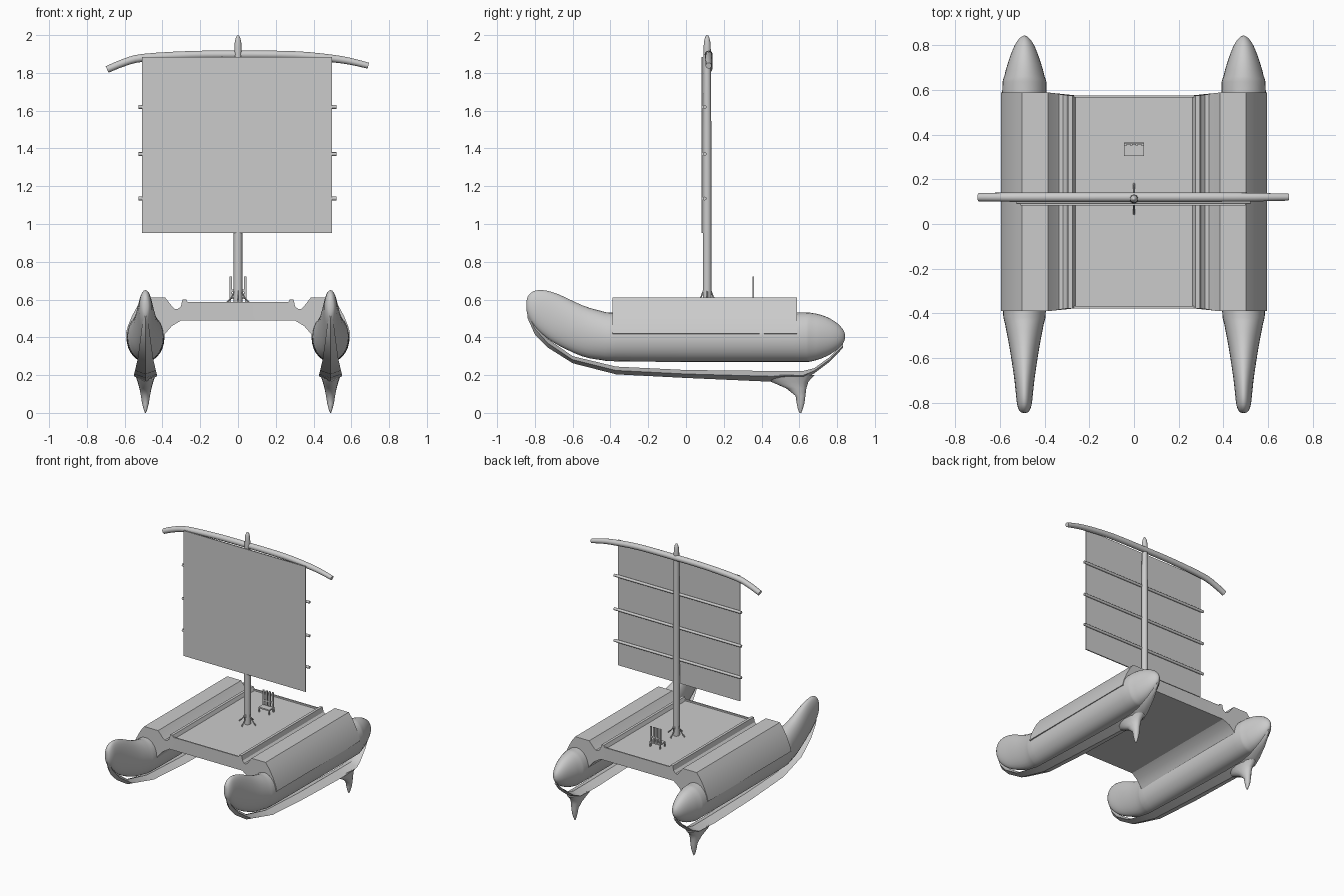
import bpy, math
from mathutils import Vector

if "Cube" in bpy.data.objects:
    bpy.data.objects.remove(bpy.data.objects["Cube"])


def make(name, verts, faces, mirror=False, smooth=None):
    me = bpy.data.meshes.new(name)
    me.from_pydata(verts, [], faces)
    ob = bpy.data.objects.new(name, me)
    bpy.context.collection.objects.link(ob)
    bpy.ops.object.select_all(action='DESELECT')
    ob.select_set(True)
    bpy.context.view_layer.objects.active = ob
    bpy.ops.object.mode_set(mode='EDIT')
    bpy.ops.mesh.select_all(action='SELECT')
    bpy.ops.mesh.normals_make_consistent(inside=False)
    bpy.ops.object.mode_set(mode='OBJECT')
    if smooth:
        bpy.ops.object.shade_smooth_by_angle(angle=math.radians(smooth))
    if mirror:
        ob.modifiers.new("mirror", 'MIRROR')
    return ob


def loft(name, rings, mirror=False, smooth=40):
    n = len(rings[0])
    verts = [p for r in rings for p in r]
    faces = [(i * n + k, i * n + (k + 1) % n, (i + 1) * n + (k + 1) % n, (i + 1) * n + k)
             for i in range(len(rings) - 1) for k in range(n)]
    faces += [tuple(range(n)), tuple(range(len(verts) - n, len(verts)))]
    return make(name, verts, faces, mirror, smooth)


def refine(rows, steps):
    """Catmull-Rom interpolation between section rows."""
    out = []
    for i in range(len(rows) - 1):
        p = [rows[max(i - 1, 0)], rows[i], rows[i + 1], rows[min(i + 2, len(rows) - 1)]]
        for s in range(steps):
            t = s / steps
            out.append([b + 0.5 * t * (c - a + t * (2*a - 5*b + 4*c - d + t * (3*(b - c) + d - a)))
                        for a, b, c, d in zip(*p)])
    return out + [list(rows[-1])]


def tube(name, path, n=12):
    """Round bar through (x, y, z, radius) points."""
    rings = []
    side = None
    for i, p in enumerate(path):
        t = Vector(path[min(i + 1, len(path) - 1)][:3]) - Vector(path[max(i - 1, 0)][:3])
        t.normalize()
        if side is None:
            side = t.orthogonal()
        u = (side - t * side.dot(t)).normalized()
        v = t.cross(u)
        rings.append([Vector(p[:3]) + p[3] * (u * math.cos(a) + v * math.sin(a))
                      for a in (2 * math.pi * k / n for k in range(n))])
    return loft(name, rings)


def box(name, x0, x1, y0, y1, z0, z1):
    rings = [[(x0, y0, z), (x1, y0, z), (x1, y1, z), (x0, y1, z)] for z in (z0, z1)]
    return loft(name, rings, smooth=None)


def angles(n):
    return [2 * math.pi * k / n for k in range(n)]


HX = 0.49  # hull centre line

# Hulls: y, top, bottom, half width
hull = [(-.845, .585, .555, .004), (-.838, .615, .515, .02), (-.81, .643, .465, .032),
        (-.76, .65, .415, .038), (-.68, .63, .36, .047), (-.55, .57, .30, .067),
        (-.45, .54, .28, .086), (-.37, .53, .273, .097), (0, .53, .27, .1),
        (.57, .53, .27, .1), (.66, .53, .272, .09), (.74, .51, .298, .067),
        (.80, .475, .335, .043), (.832, .44, .37, .02), (.842, .415, .395, .003)]
loft("hulls", [[(HX + w * math.cos(a), y, (t + b) / 2 + (t - b) / 2 * math.sin(a))
                for a in angles(28)] for y, t, b, w in refine(hull, 3)], True, 60)

# Keel runners: diamond section swept below each hull
keel = [(-.838, .56, .50, .008), (-.80, .475, .415, .02), (-.73, .39, .345, .03),
        (-.60, .30, .263, .042), (-.37, .245, .204, .055), (0, .227, .185, .06),
        (.45, .222, .165, .06), (.62, .222, .175, .056), (.68, .237, .21, .044),
        (.76, .295, .27, .028), (.832, .37, .345, .01)]
loft("keel_runners", [[(HX - w, y, (t + b) / 2), (HX, y, b), (HX + w, y, (t + b) / 2), (HX, y, t)]
                      for y, t, b, w in keel], True, 35)

# Skegs: z, front y, back y, half width
skeg = [(.20, .42, .68, .054), (.165, .45, .648, .042), (.13, .53, .637, .032),
        (.09, .58, .632, .024), (.05, .586, .627, .018), (.02, .592, .618, .01),
        (.0, .6, .61, .003)]
loft("skegs", [[(HX + w * math.cos(a), (f + b) / 2 + (b - f) / 2 * math.sin(a), z)
                for a in angles(16)] for z, f, b, w in skeg], True, 50)

# Deck with side covers over the hulls: half profile x, z, end inset
deck = [(0, .575, .013), (.262, .575, .013), (.274, .6, .013), (.294, .6, .013),
        (.302, .565, .012), (.318, .55, .01), (.335, .55, .007), (.35, .565, .004),
        (.385, .61, 0), (.5, .61, 0), (.53, .57, 0), (.56, .515, 0), (.583, .46, 0),
        (.594, .42, 0), (.5, .40, 0), (.41, .37, 0), (.385, .42, 0), (.35, .46, .004),
        (.3, .49, .013), (0, .49, .013)]
n = len(deck)
verts = [(x, -.39 + e, z) for x, z, e in deck] + [(x, .588 - e, z) for x, z, e in deck]
make("deck", verts, [(k, k + 1, n + k + 1, n + k) for k in range(n - 1)]
     + [tuple(range(n)), tuple(range(n, 2 * n))], True, 25)
for label, y in (("front", -.377), ("back", .565)):
    box("deck_rim_" + label, -.275, .275, y, y + .01, .55, .586)

# Mast with rounded tip
MY = .112
tube("mast", [(0, MY, .56, .023), (0, MY, 1.5, .022), (0, MY, 1.93, .019), (0, MY, 1.965, .017),
              (0, MY, 1.985, .012), (0, MY, 1.997, .006), (0, MY, 2.0, .001)], 16)

# Mast braces
for k in range(4):
    c, s = math.cos(k * math.pi / 2), math.sin(k * math.pi / 2)
    tube(f"mast_brace_{k}", [(.018 * c, MY + .018 * s, .65, .004), (.033 * c, MY + .033 * s, .612, .004),
                             (.068 * c, MY + .068 * s, .577, .004)], 6)

# Curved yard
yard = [(-.693, .12, 1.818, .019), (-.6, .12, 1.856, .02), (-.5, .12, 1.88, .021),
        (-.25, .12, 1.895, .021), (0, .12, 1.897, .021), (.3, .12, 1.894, .021),
        (.5, .12, 1.876, .02), (.6, .12, 1.86, .018), (.69, .12, 1.838, .016)]
tube("yard", refine(yard, 3), 14)

# Sail and battens
box("sail", -.508, .498, .083, .091, .953, 1.885)
for k, z in enumerate((1.135, 1.37, 1.62)):
    tube(f"batten_{k}", [(-.526, .099, z, .01), (.521, .099, z, .01)], 10)

# Helm chair: seat, legs, slatted back
box("chair_seat", -.044, .044, .305, .365, .602, .612)
for x in (-.044, .036):
    for y in (.305, .357):
        box("chair_leg", x, x + .008, y, y + .008, .57, .604)
for x in (-.038, -.0127, .0127, .038):
    box("chair_slat", x - .006, x + .006, .352, .36, .61, .722)
box("chair_back_rail", -.044, .044, .353, .359, .64, .652)
